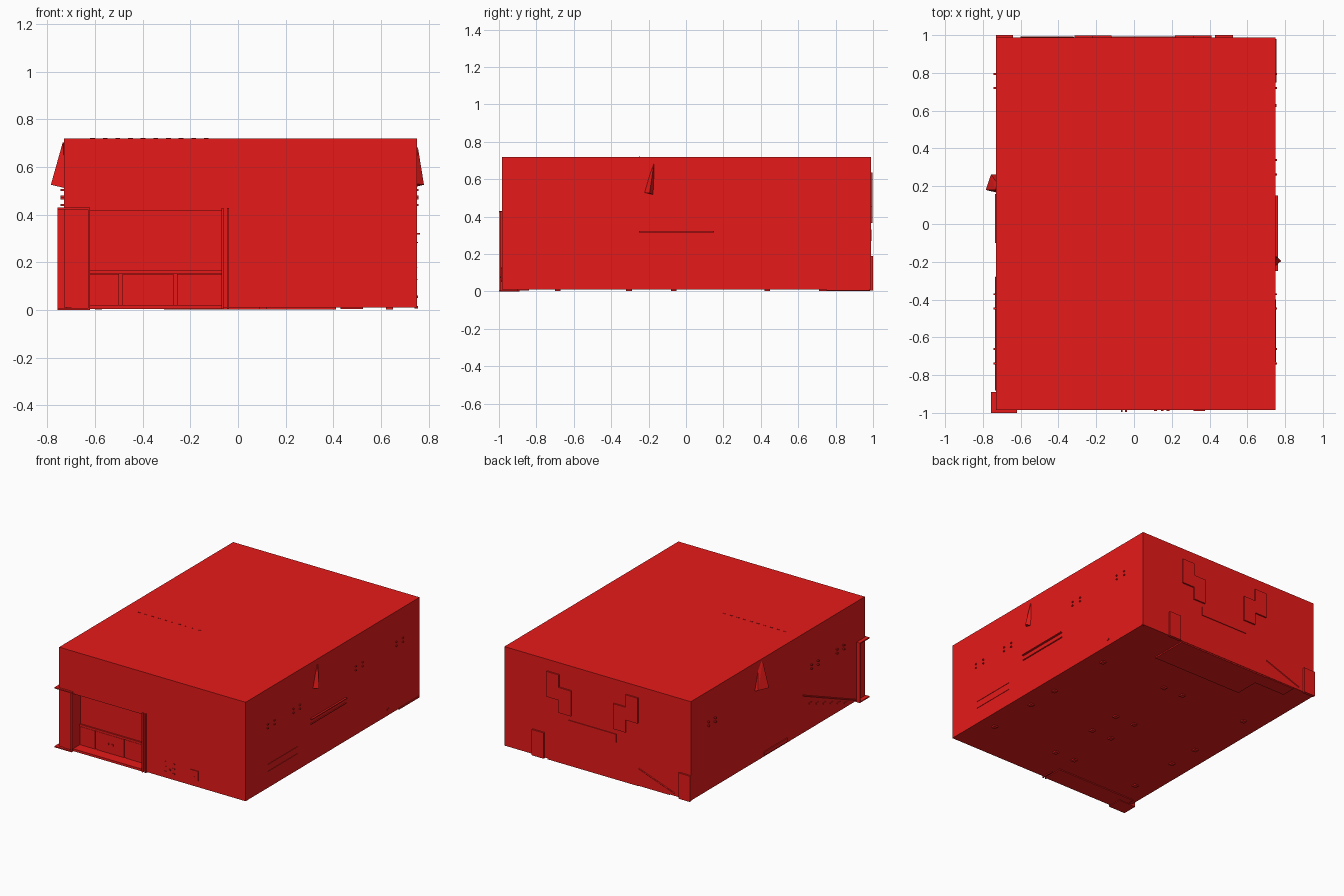
import bpy, bmesh
from mathutils import Vector

red = bpy.data.materials.new("red_paint")
red.diffuse_color = (0.8, 0.01, 0.01, 1)


def finish(name, bm):
    mesh = bpy.data.meshes.new(name)
    bmesh.ops.recalc_face_normals(bm, faces=bm.faces)
    bm.to_mesh(mesh)
    bm.free()
    mesh.materials.append(red)
    ob = bpy.data.objects.new(name, mesh)
    bpy.context.collection.objects.link(ob)
    return ob


def add_box(bm, x0, x1, y0, y1, z0, z1):
    verts = bmesh.ops.create_cube(bm, size=1)["verts"]
    for v in verts:
        v.co = Vector(((x0 + x1) / 2 + v.co.x * (x1 - x0),
                       (y0 + y1) / 2 + v.co.y * (y1 - y0),
                       (z0 + z1) / 2 + v.co.z * (z1 - z0)))


def boxes(name, *specs):
    bm = bmesh.new()
    for s in specs:
        add_box(bm, *s)
    return finish(name, bm)


def hull(name, points):
    bm = bmesh.new()
    for p in points:
        bm.verts.new(p)
    bmesh.ops.convex_hull(bm, input=bm.verts)
    return finish(name, bm)


def rod(name, a, b, r):
    # thin square bar between two points
    a, b = Vector(a), Vector(b)
    bm = bmesh.new()
    bmesh.ops.create_cone(bm, cap_ends=True, segments=4, radius1=r, radius2=r,
                          depth=(b - a).length)
    quat = (b - a).to_track_quat('Z', 'Y')
    for v in bm.verts:
        v.co = quat @ v.co + (a + b) / 2
    return finish(name, bm)


L, R, F, B, T = -0.73, 0.75, -0.985, 0.988, 0.72

# building shell with the shop front cut in
shell = boxes("building_shell", (L, R, F, B, 0.01, T))
cutter = boxes("alcove_cutter", (-0.62, -0.06, -1.1, -0.9, 0.015, 0.415))
cutter.hide_render = True
cutter.hide_viewport = False
cut = shell.modifiers.new("alcove", 'BOOLEAN')
cut.operation = 'DIFFERENCE'
cut.object = cutter
cut.solver = 'EXACT'
bpy.context.view_layer.objects.active = shell
bpy.ops.object.modifier_apply(modifier="alcove")
bpy.data.objects.remove(cutter)

# shop front: counter, cabinets with knobs, jambs and overhanging plates
boxes("counter_top", (-0.62, -0.06, -0.91, -0.899, 0.153, 0.168))
boxes("cabinets", *[(x0, x1, -0.907, -0.899, 0.015, 0.15)
                    for x0, x1 in ((-0.62, -0.5), (-0.485, -0.27), (-0.255, -0.06))])
boxes("cabinet_knobs", *[(x - .006, x + .006, -0.911, -0.906, 0.08, 0.092)
                         for x in (-0.395, -0.36)])
boxes("alcove_jambs", (-0.629, -0.62, -0.998, -0.9, 0.003, 0.428),
      (-0.07, -0.06, -0.994, -0.9, 0.003, 0.428), (-0.047, -0.038, -0.994, -0.9, 0.003, 0.428))
boxes("alcove_plates", (-0.757, -0.62, -1, -0.89, 0.422, 0.43),
      (-0.757, -0.62, -1, -0.89, 0, 0.008), (-0.757, -0.72, -0.898, -0.89, 0, 0.43))

# small hatches on the front wall
boxes("front_hatches", (0.315, 0.375, -0.99, -0.98, 0.055, 0.125),
      *[(x - .008, x + .008, -0.989, -0.98, z, z + .008)
        for x in (0.115, 0.18) for z in (0.05, 0.085, 0.12)],
      *[(x - .006, x + .006, -0.991, -0.98, 0.072, 0.08) for x in (0.15, 0.345)])

# back wall panels, sign strip and doors
boxes("back_panels", *[(x, x + 0.097, 0.98, 0.998, z, z + 0.182)
                       for x, z in ((0.313, 0.455), (0.216, 0.365),
                                    (-0.217, 0.365), (-0.314, 0.455))])
boxes("back_sign_strip", (-0.14, 0.24, 0.98, 0.993, 0.27, 0.33))
boxes("back_doors", (0.43, 0.525, 0.98, 1.0, 0.005, 0.19),
      (L, -0.64, 0.98, 1.0, 0.005, 0.19))
rod("back_slope_rail", (-0.32, 0.989, 0.13), (-0.6, 0.989, 0.03), 0.004)

# bolts in groups of four along both side walls
bolts = []
for y, z in ((-0.70, 0.44), (-0.41, 0.44), (0.30, 0.475), (0.757, 0.475)):
    for dy in (-0.038, 0.038):
        for dz in (0, 0.028):
            p = (y + dy - .005, y + dy + .005, z + dz - .004, z + dz + .004)
            bolts.append((R - .01, R + .008, *p))
            if y != 0.30:
                bolts.append((L - .015, L + .01, *p))
boxes("wall_bolts", *bolts)

# tilted wedges poking through the side walls
hull("left_wedge", [(-0.72, 0.21, 0.70), (-0.735, 0.18, 0.703), (-0.785, 0.18, 0.525),
                    (-0.757, 0.262, 0.53), (-0.72, 0.262, 0.515), (-0.72, 0.165, 0.51)])
hull("right_wedge", [(0.74, -0.17, 0.69), (0.755, -0.172, 0.68), (0.78, -0.195, 0.525),
                     (0.74, -0.23, 0.53), (0.74, -0.17, 0.515)])

# side wall shelf and low trims
boxes("right_shelf", (0.74, 0.763, -0.25, 0.15, 0.316, 0.322),
      (0.74, 0.756, -0.25, 0.15, 0.28, 0.286))
boxes("right_trims", *[(0.74, 0.753, -0.73, -0.4, z, z + .004) for z in (0.125, 0.175)],
      (0.74, 0.755, 0.75, 0.98, 0.006, 0.016), (0.74, 0.754, 0.62, 0.635, 0.05, 0.06))
boxes("left_trim", (-0.737, L + .01, -0.1, 0.16, 0.02, 0.045))
rod("left_slope_rail", (-0.731, -0.28, 0.28), (-0.731, -0.88, 0.02), 0.004)
boxes("left_steps", *[(-0.735, L + .01, -0.38 - i * .08, -0.35 - i * .08,
                       0.19 - i * .03, 0.2 - i * .03) for i in range(6)])

# raised roof seam
boxes("roof_seam", *[(-0.62 + i * .053, -0.60 + i * .053, -0.252, -0.246, 0.71, 0.722)
                     for i in range(10)])

# low slabs and feet under the floor
boxes("floor_slabs", (-0.31, 0.41, 0.71, 0.985, 0.001, 0.02),
      (-0.56, -0.31, 0.88, 0.985, 0.004, 0.02),
      (-0.7, -0.06, -0.985, -0.84, 0.004, 0.02))
boxes("floor_feet", *[(x, x + .03, y, y + .03, 0.001, 0.02)
                      for x in (-0.6, -0.07, 0.09, 0.62) for y in (-0.7, -0.32, -0.08, 0.42)])
